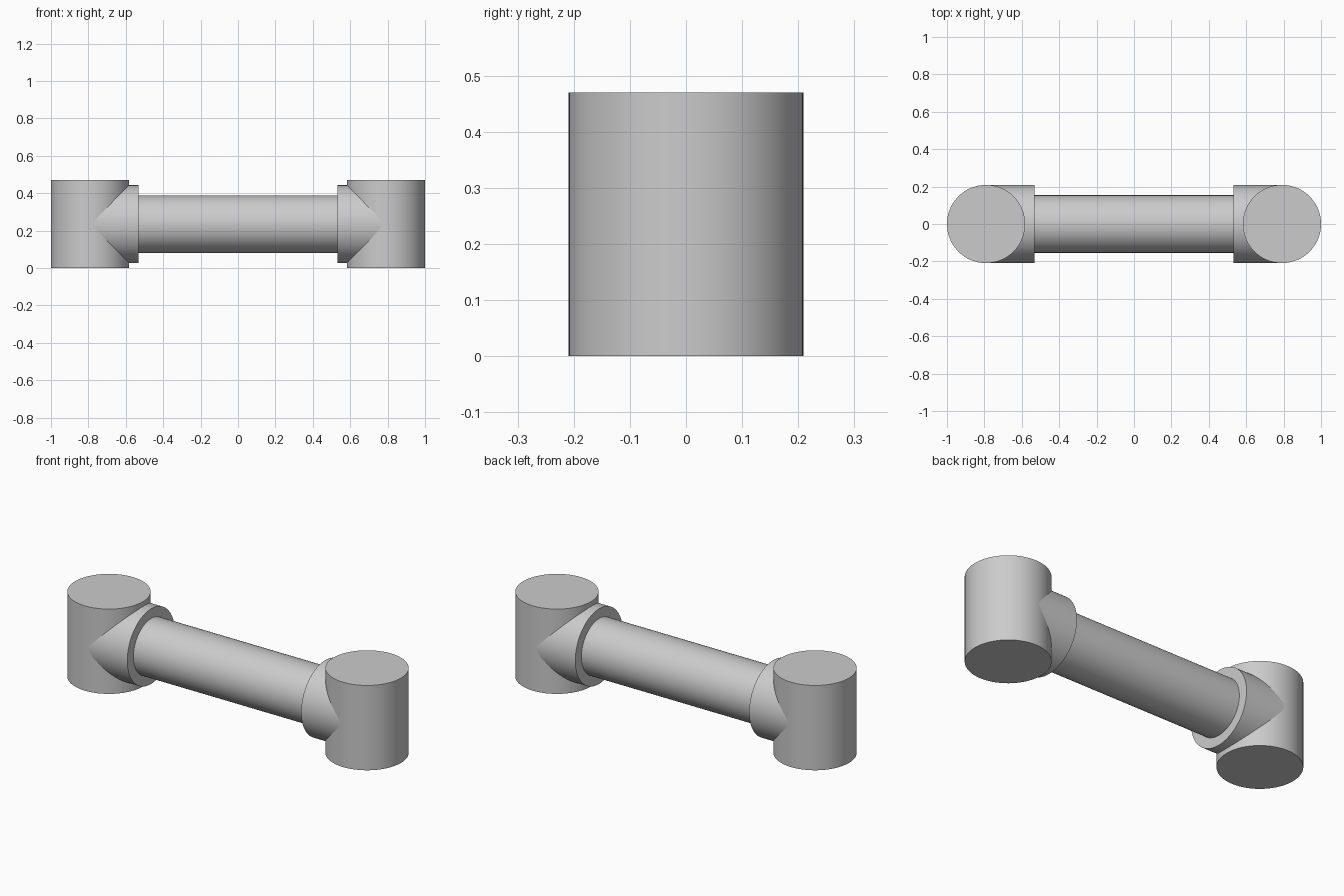
import bpy
import math

cube = bpy.data.objects.get("Cube")
if cube:
    bpy.data.objects.remove(cube, do_unlink=True)

JOINT_R = 0.209
JOINT_H = 0.47
TUBE_R = 0.154
JOINT_X = 1 - JOINT_R
COLLAR_END = 0.533
MID_Z = JOINT_H / 2

grey = bpy.data.materials.new("light grey")
grey.use_nodes = True
colour = (0.6, 0.6, 0.6, 1)
grey.diffuse_color = colour
grey.node_tree.nodes["Principled BSDF"].inputs["Base Color"].default_value = colour


def cylinder(name, radius, length, x, along_x=False):
    """Smooth capped cylinder centred at height MID_Z."""
    bpy.ops.mesh.primitive_cylinder_add(
        vertices=96, radius=radius, depth=length, location=(x, 0, MID_Z),
        rotation=(0, math.pi / 2 if along_x else 0, 0))
    obj = bpy.context.object
    obj.name = name
    obj.data.materials.append(grey)
    bpy.ops.object.shade_smooth_by_angle(angle=math.radians(30))
    return obj


# Upright joint housings, each with a collar reaching towards the middle
for side, sign in (("left", 1), ("right", -1)):
    cylinder(f"{side}_joint", JOINT_R, JOINT_H, sign * JOINT_X)
    cylinder(f"{side}_collar", JOINT_R - 0.001, JOINT_X - COLLAR_END,
             sign * (JOINT_X + COLLAR_END) / 2, along_x=True)

# Tube linking the two joints
cylinder("link_tube", TUBE_R, 2 * COLLAR_END + 0.1, 0, along_x=True)
